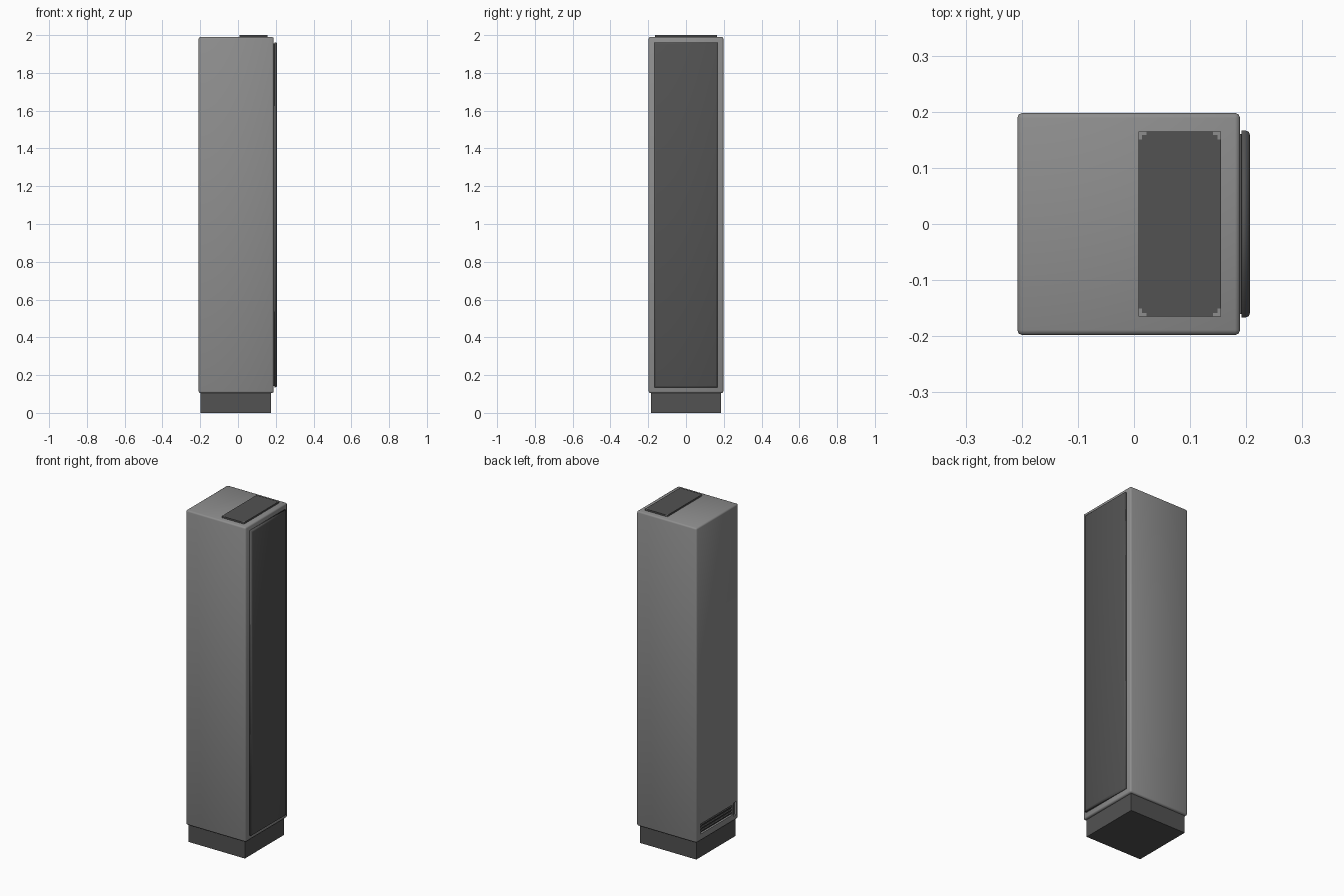
import bpy, bmesh, math

if "Cube" in bpy.data.objects:
    bpy.data.objects.remove(bpy.data.objects["Cube"])


def material(name, v):
    m = bpy.data.materials.new(name)
    m.diffuse_color = (v, v, v, 1)
    m.use_nodes = True
    m.node_tree.nodes["Principled BSDF"].inputs["Base Color"].default_value = m.diffuse_color
    return m


GREY = material("body grey", 0.27)
DARK = material("dark grey", 0.085)
BLACK = material("slot black", 0.03)


def box(name, lo, hi, mat, bevel=0.0, segments=2, smooth=False):
    """Box between two corners, with an optional rounded edge."""
    bm = bmesh.new()
    bmesh.ops.create_cube(bm, size=1)
    for v in bm.verts:
        v.co = [lo[i] + (v.co[i] + 0.5) * (hi[i] - lo[i]) for i in range(3)]
    if bevel:
        bmesh.ops.bevel(bm, geom=bm.edges[:], offset=bevel, segments=segments,
                        profile=0.5, affect='EDGES')
    me = bpy.data.meshes.new(name)
    bm.to_mesh(me)
    bm.free()
    me.materials.append(mat)
    ob = bpy.data.objects.new(name, me)
    bpy.context.collection.objects.link(ob)
    if smooth:
        for p in me.polygons:
            p.use_smooth = True
    return ob


# cabinet body and plinth
body = box("cabinet_body", (-0.208, -0.198, 0.105), (0.189, 0.198, 1.99), GREY, 0.009, 2, True)
box("plinth", (-0.198, -0.185, 0), (0.175, 0.185, 0.12), DARK)

# recesses cut in the back side (-x): long vent and small socket
VENT = ((-0.145, 0.145), (0.16, 0.205))
SOCKET = ((-0.18, 0.132), (-0.152, 0.212))
for name, (a, b) in (("vent", VENT), ("socket", SOCKET)):
    cutter = box(name + "_cutter", (-0.25, *a), (-0.193, *b), BLACK)
    cutter.hide_render = True
    cutter.hide_viewport = True
    mod = body.modifiers.new(name, 'BOOLEAN')
    mod.object = cutter
    mod.solver = 'EXACT'
    # dark floor of the recess
    box(name + "_floor", (-0.196, *a), (-0.19, *b), DARK)

# vent slats
for i in range(3):
    z = 0.157 + i * 0.018
    box("vent_slat_%d" % i, (-0.205, -0.145, z - 0.003), (-0.194, 0.16, z + 0.003), DARK)

# door panel with chamfered front edge, and the thin seam behind it
door = box("door_panel", (0.192, -0.167, 0.135), (0.207, 0.167, 1.962), DARK)
bm = bmesh.new()
bm.from_mesh(door.data)
outer = [e for e in bm.edges if all(v.co.x > 0.2 for v in e.verts)]
bmesh.ops.bevel(bm, geom=outer, offset=0.009, segments=2, profile=0.5, affect='EDGES')
bm.to_mesh(door.data)
bm.free()
for p in door.data.polygons:
    p.use_smooth = True
box("door_seam", (0.18, -0.16, 0.142), (0.195, 0.16, 1.955), DARK)

# top plate with small stepped corner brackets
X0, X1, Y = 0.008, 0.155, 0.165
box("top_plate", (X0, -Y, 1.985), (X1, Y, 1.9995), DARK)
for sx in (0, 1):
    for sy in (-1, 1):
        for k, (lx, ly) in enumerate(((0.014, 0.006), (0.006, 0.014))):
            xs = (X0, X0 + lx) if sx == 0 else (X1 - lx, X1)
            ys = sorted((sy * Y, sy * (Y - ly)))
            box("corner_bracket_%d_%d_%d" % (sx, sy, k), (xs[0], ys[0], 1.988),
                (xs[1], ys[1], 2.0), GREY)
